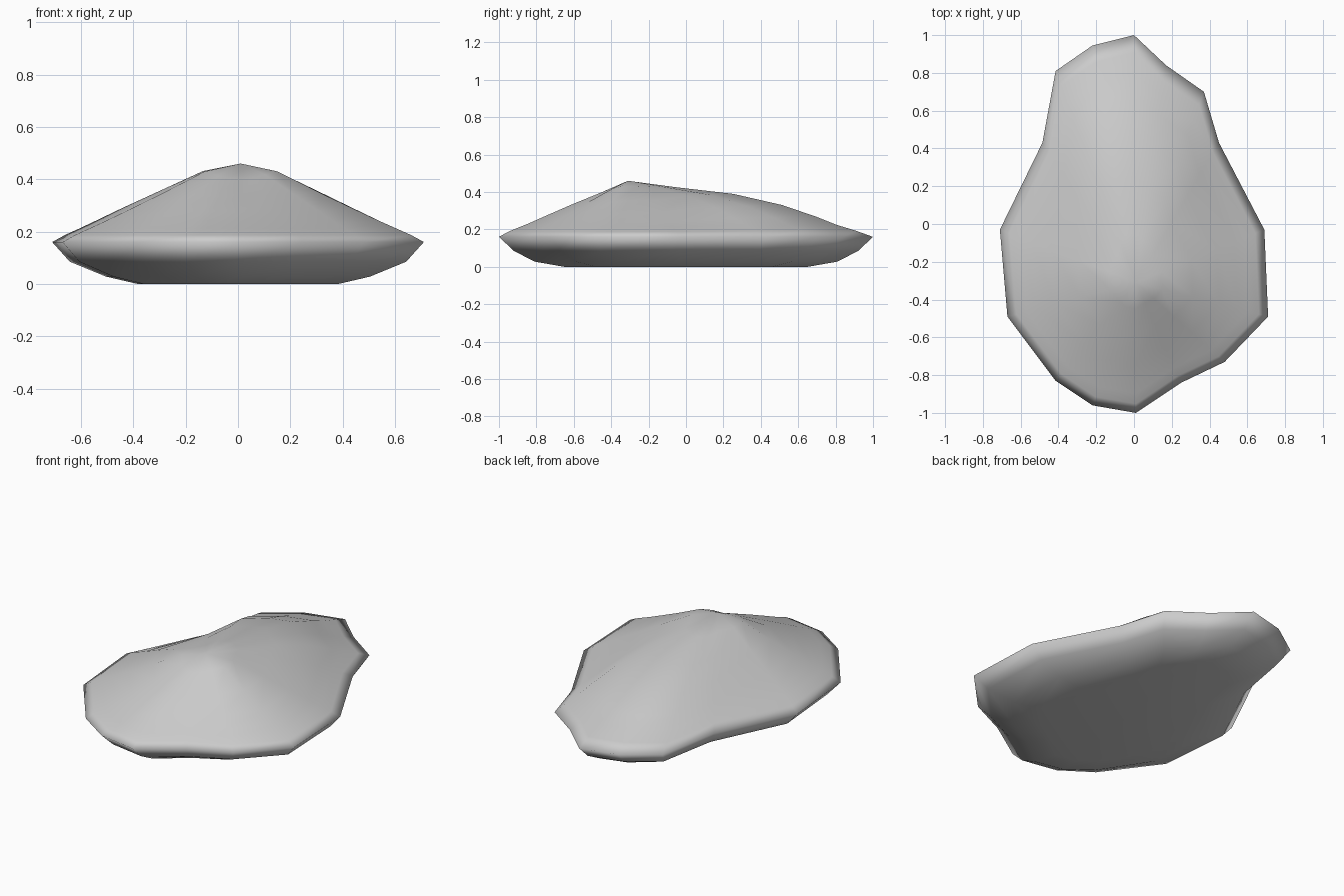
import bpy, bmesh, math

if "Cube" in bpy.data.objects:
    bpy.data.objects.remove(bpy.data.objects["Cube"])

# Plan outline of the sharp rim, counter-clockwise from the back tip
RIM = [(0, 1.0), (-.22, .945), (-.415, .81), (-.485, .43), (-.71, -.03), (-.67, -.49),
       (-.415, -.83), (-.22, -.96), (.01, -1.0), (.25, -.84), (.48, -.73), (.71, -.49),
       (.69, -.03), (.45, .43), (.37, .70), (.17, .84)]
RIM_Z = .16
PEAK = (.01, -.31, .46)

# Underside rings: x scale, y scale, z
UNDER = [(.54, .65, 0), (.71, .81, .028), (.905, .92, .085)]
# Upper rings: distance from peak to rim, z towards the sides, back and front
UPPER = [(.93, .187, .193, .187), (.85, .212, .225, .210), (.77, .237, .267, .232),
         (.63, .283, .33, .275), (.43, .35, .39, .335), (.2, .432, .425, .40)]

bm = bmesh.new()
rings = []
for sx, sy, z in UNDER:
    rings.append([bm.verts.new((x * sx, y * sy, z)) for x, y in RIM])
rings.append([bm.verts.new((x, y, RIM_Z)) for x, y in RIM])

# Domed top: slopes blend between side, back ridge and front profiles
for s, side, back, front in UPPER:
    ring = []
    for x, y in RIM:
        dx, dy = x - PEAK[0], y - PEAK[1]
        c = dy / math.hypot(dx, dy)
        z = side + ((back if c > 0 else front) - side) * c * c
        ring.append(bm.verts.new((PEAK[0] + dx * s, PEAK[1] + dy * s, z)))
    rings.append(ring)

# Skin the rings, then close the base and the peak
n = len(RIM)
for a, b in zip(rings, rings[1:]):
    for i in range(n):
        j = (i + 1) % n
        bm.faces.new((a[i], a[j], b[j], b[i]))
bm.faces.new(rings[0][::-1])
top = bm.verts.new(PEAK)
for i in range(n):
    bm.faces.new((rings[-1][i], rings[-1][(i + 1) % n], top))

bmesh.ops.recalc_face_normals(bm, faces=bm.faces)
for f in bm.faces:
    f.smooth = True
mesh = bpy.data.meshes.new("flat_stone")
bm.to_mesh(mesh)
bm.free()
bpy.context.collection.objects.link(bpy.data.objects.new("flat_stone", mesh))
